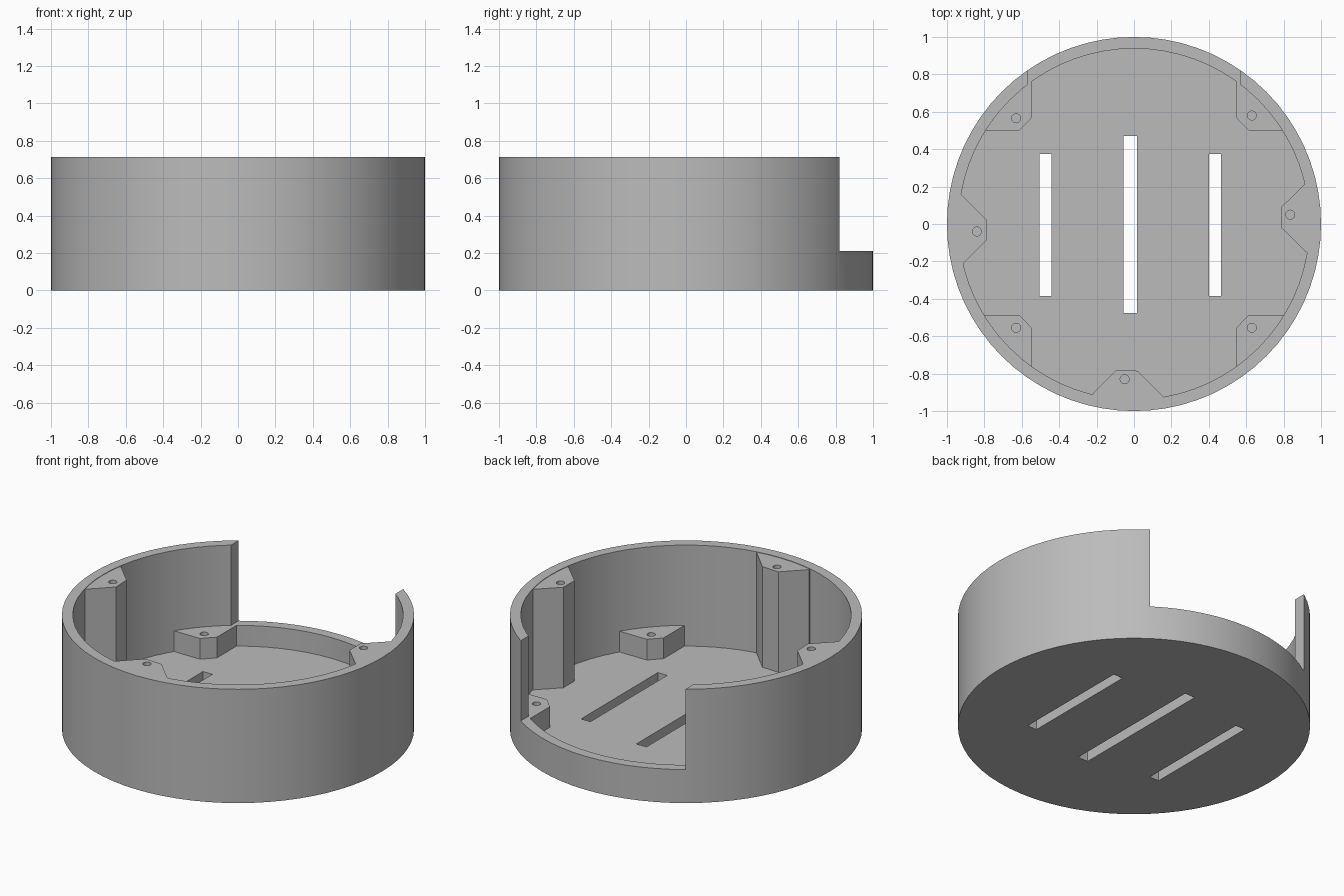
import bpy, bmesh, math

SIDES = 72
HEIGHT, LEDGE, FLOOR = 0.713, 0.21, 0.08
INNER = 0.938

if "Cube" in bpy.data.objects:
    bpy.data.objects.remove(bpy.data.objects["Cube"], do_unlink=True)

grey = bpy.data.materials.new("plain grey")
grey.use_nodes = True
grey.diffuse_color = (0.5, 0.5, 0.5, 1)
grey.node_tree.nodes["Principled BSDF"].inputs["Base Color"].default_value = grey.diffuse_color


def prism(name, outline, z0, z1):
    """Extrude a flat outline from z0 up to z1."""
    bm = bmesh.new()
    base = bm.faces.new([bm.verts.new((x, y, z0)) for x, y in outline])
    top = bmesh.ops.extrude_face_region(bm, geom=[base])["geom"]
    bmesh.ops.translate(bm, vec=(0, 0, z1 - z0),
                        verts=[g for g in top if isinstance(g, bmesh.types.BMVert)])
    bmesh.ops.recalc_face_normals(bm, faces=bm.faces)
    mesh = bpy.data.meshes.new(name)
    bm.to_mesh(mesh)
    bm.free()
    mesh.materials.append(grey)
    obj = bpy.data.objects.new(name, mesh)
    bpy.context.collection.objects.link(obj)
    return obj


def circle(r, sides, cx=0, cy=0):
    steps = [2 * math.pi * i / sides for i in range(sides)]
    return [(cx + r * math.cos(a), cy + r * math.sin(a)) for a in steps]


def rect(x0, x1, y0, y1):
    return [(x0, y0), (x1, y0), (x1, y1), (x0, y1)]


def cut(target, cutter):
    """Subtract the cutter from the target, then discard the cutter."""
    cutter.hide_render = True
    mod = target.modifiers.new("cut", 'BOOLEAN')
    mod.operation, mod.solver, mod.object = 'DIFFERENCE', 'EXACT', cutter
    bpy.context.view_layer.objects.active = target
    bpy.ops.object.modifier_apply(modifier=mod.name)
    bpy.data.objects.remove(cutter, do_unlink=True)


def smooth(obj):
    bpy.ops.object.select_all(action='DESELECT')
    obj.select_set(True)
    bpy.context.view_layer.objects.active = obj
    bpy.ops.object.shade_smooth_by_angle(angle=math.radians(30))


# Round open-topped housing with a notch in its back wall
housing = prism("housing", circle(1, SIDES), 0, HEIGHT)
cut(housing, prism("bore_cutter", circle(INNER, SIDES), FLOOR, 1))
cut(housing, prism("notch_cutter", rect(-0.57, 0.57, 0.3, 1.2), LEDGE, 1))

# Three long slots through the floor
for x0, x1, y0, y1 in [(-0.505, -0.44, -0.385, 0.375),
                       (-0.055, 0.015, -0.475, 0.47),
                       (0.4, 0.465, -0.385, 0.375)]:
    cut(housing, prism("slot_cutter", rect(x0, x1, y0, y1), -0.1, 0.15))
smooth(housing)


def post(name, outline, top, hole):
    """Screw post rooted in the floor and wall, with a blind hole."""
    obj = prism(name, outline, FLOOR - 0.03, top)
    cut(obj, prism("hole_cutter", circle(0.024, 20, *hole), top - 0.11, top + 0.1))
    smooth(obj)


# Tall posts against the wall
TALL = HEIGHT - 0.003
post("right_post", [(-0.95, 0.185), (-0.925, 0.16), (-0.79, 0.025), (-0.786, -0.085),
                    (-0.912, -0.21), (-0.947, -0.21)], TALL, (-0.84, -0.04))
post("left_post", [(0.945, 0.215), (0.915, 0.215), (0.787, 0.09), (0.787, -0.02),
                   (0.925, -0.155), (0.955, -0.185)], TALL, (0.835, 0.05))
post("front_post", [(-0.22, -0.94), (-0.22, -0.905), (-0.095, -0.78), (0.02, -0.785),
                    (0.155, -0.92), (0.17, -0.95)], TALL, (-0.05, -0.83))

# Low corner posts
for side, s in (("left", 1), ("right", -1)):
    for end, e, y in (("back", 1, 0.5), ("front", -1, 0.487)):
        outline = [(0.545, 0.8), (0.545, y + 0.07), (0.613, y), (0.84, y)]
        hole_y = 0.555 if e < 0 else (0.58 if s > 0 else 0.565)
        post(f"{end}_{side}_post", [(s * a, e * b) for a, b in outline],
             LEDGE, (s * 0.63, e * hole_y))
